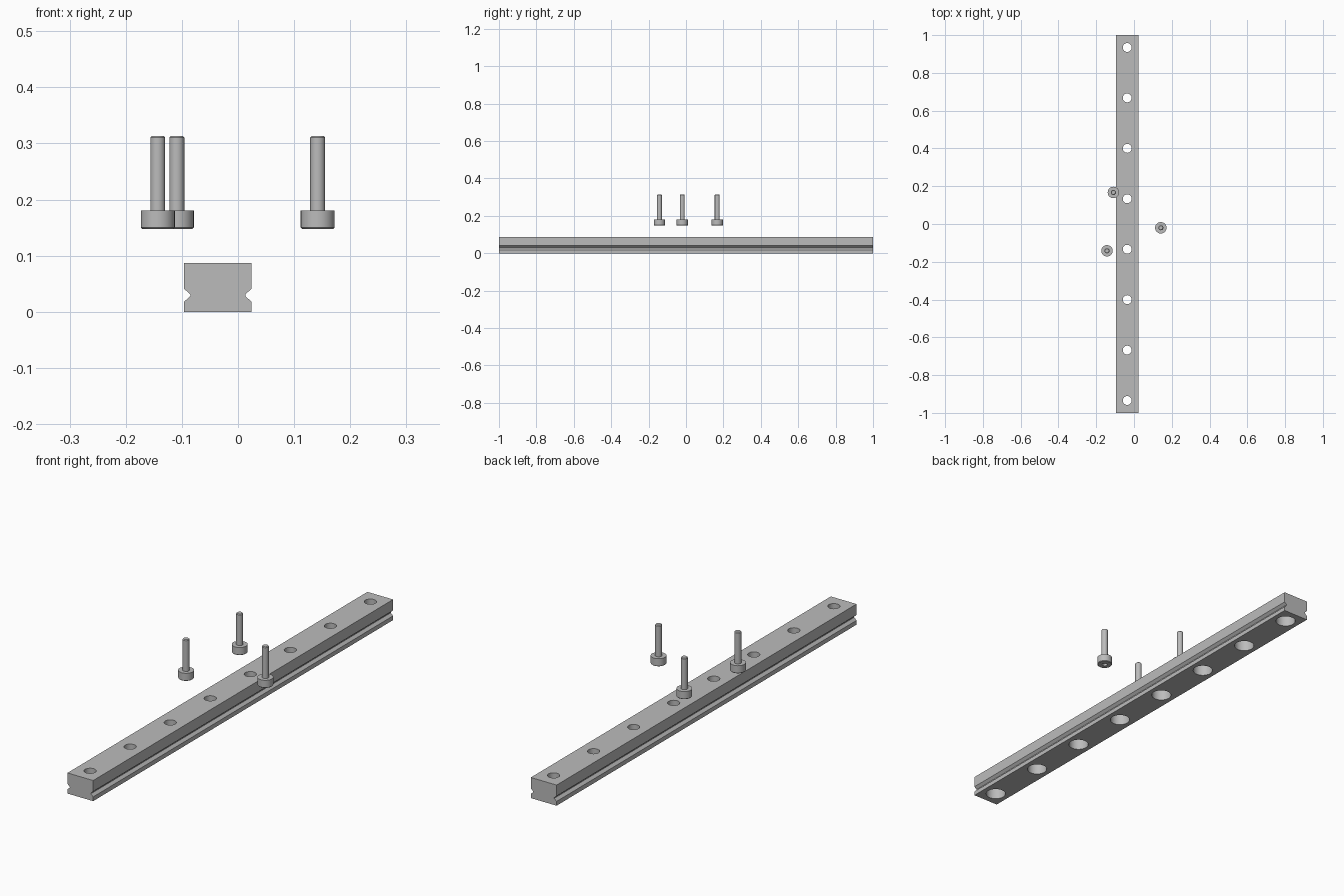
import bpy, bmesh, math

if "Cube" in bpy.data.objects:
    bpy.data.objects.remove(bpy.data.objects["Cube"], do_unlink=True)

steel = bpy.data.materials.new("steel_grey")
steel.use_nodes = True
GREY = (0.5, 0.5, 0.5, 1)
steel.diffuse_color = GREY
steel.node_tree.nodes["Principled BSDF"].inputs["Base Color"].default_value = GREY

RAIL_X = -0.036


def add_object(name, bm):
    bmesh.ops.recalc_face_normals(bm, faces=bm.faces[:])
    mesh = bpy.data.meshes.new(name)
    bm.to_mesh(mesh)
    bm.free()
    mesh.materials.append(steel)
    obj = bpy.data.objects.new(name, mesh)
    bpy.context.collection.objects.link(obj)
    return obj


def lathe(bm, profile, x=0, y=0, sides=32):
    """Spin a (radius, z) profile into a capped solid."""
    rings = [[bm.verts.new((x + r * math.cos(2 * math.pi * i / sides),
                            y + r * math.sin(2 * math.pi * i / sides), z))
              for i in range(sides)] for r, z in profile]
    for low, high in zip(rings, rings[1:]):
        for i in range(sides):
            j = (i + 1) % sides
            bm.faces.new((low[i], low[j], high[j], high[i]))
    bm.faces.new(rings[0][::-1])
    bm.faces.new(rings[-1])


def cut(obj, cutter):
    cutter.hide_render = True
    mod = obj.modifiers.new("cut", "BOOLEAN")
    mod.operation = "DIFFERENCE"
    mod.solver = "EXACT"
    mod.object = cutter
    bpy.context.view_layer.objects.active = obj
    bpy.ops.object.modifier_apply(modifier=mod.name)
    bpy.data.objects.remove(cutter, do_unlink=True)


def smooth(obj):
    bpy.ops.object.select_all(action="DESELECT")
    obj.select_set(True)
    bpy.context.view_layer.objects.active = obj
    bpy.ops.object.shade_smooth_by_angle(angle=math.radians(30))


# Rail: mirrored half profile with a V groove, extruded along y
half = [(0.06, 0), (0.06, 0.018), (0.049, 0.028), (0.049, 0.031),
        (0.06, 0.041), (0.06, 0.087)]
section = half + [(-x, z) for x, z in reversed(half)]
bm = bmesh.new()
face = bm.faces.new([bm.verts.new((RAIL_X + x, -1, z)) for x, z in section])
ext = bmesh.ops.extrude_face_region(bm, geom=[face])
bmesh.ops.translate(bm, vec=(0, 2, 0),
                    verts=[v for v in ext["geom"] if isinstance(v, bmesh.types.BMVert)])
rail = add_object("rail", bm)

# Counterbored mounting holes, wide side underneath
bm = bmesh.new()
for i in range(8):
    lathe(bm, [(0.04, -0.02), (0.04, 0.0465), (0.0235, 0.0465), (0.0235, 0.11)],
          RAIL_X, (i - 3.5) * 0.267)
cut(rail, add_object("hole_cutter", bm))
smooth(rail)

# Upside-down socket head screws
screw_profile = [(0.028, 0.148), (0.0303, 0.1503), (0.0303, 0.181), (0.0133, 0.181),
                 (0.0133, 0.3105), (0.0105, 0.3135)]
for n, (x, y) in enumerate([(-0.143, -0.142), (-0.109, 0.167), (0.142, -0.02)], 1):
    bm = bmesh.new()
    lathe(bm, screw_profile, x, y)
    screw = add_object(f"screw_{n}", bm)
    bm = bmesh.new()
    lathe(bm, [(0.0118, 0.13), (0.0118, 0.165)], x, y, 6)
    cut(screw, add_object("socket_cutter", bm))
    smooth(screw)
